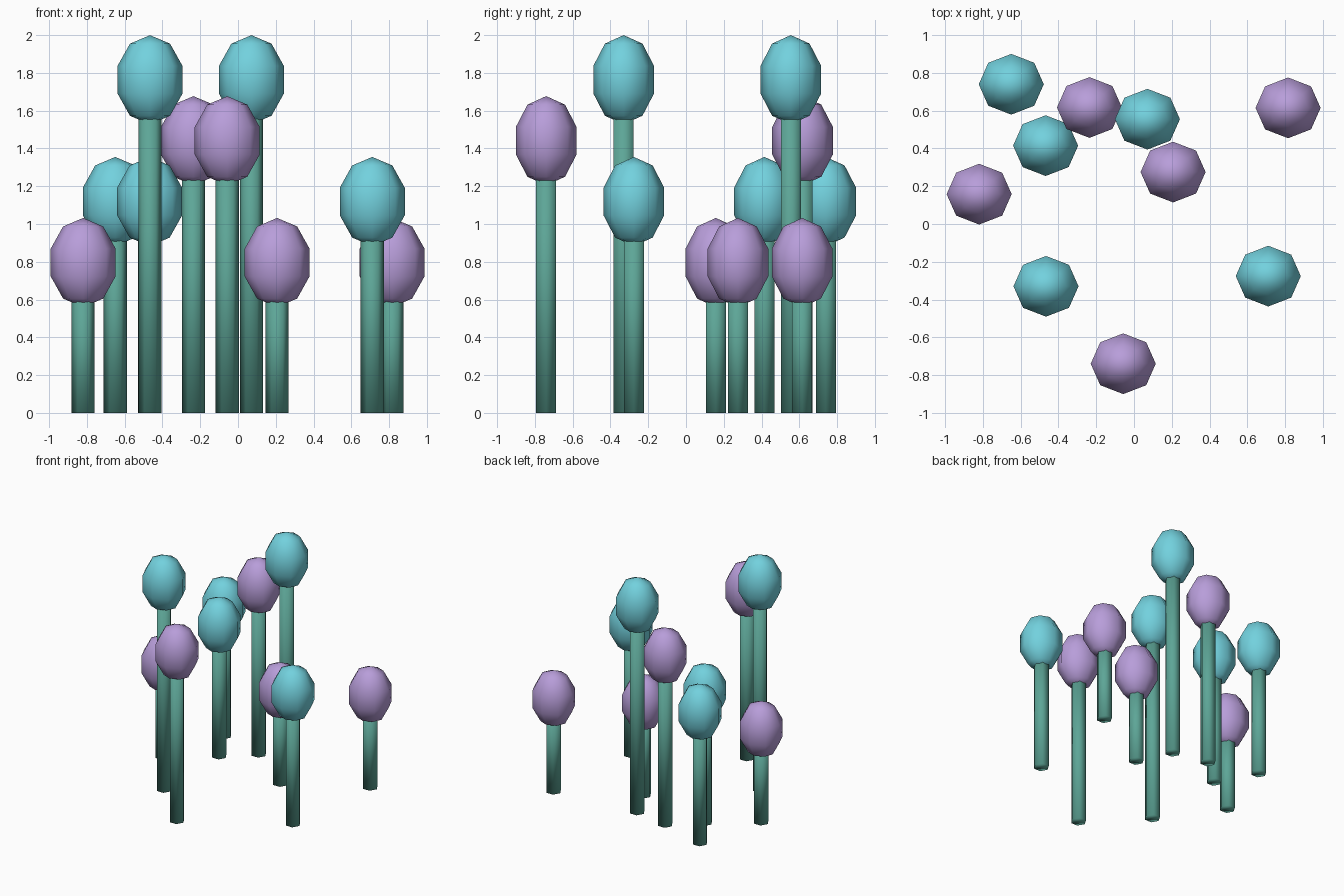
import bpy, math

if "Cube" in bpy.data.objects:
    bpy.data.objects.remove(bpy.data.objects["Cube"])

def material(name, color):
    m = bpy.data.materials.new(name)
    m.diffuse_color = (*color, 1)
    m.use_nodes = True
    m.node_tree.nodes["Principled BSDF"].inputs["Base Color"].default_value = m.diffuse_color
    return m

TEAL = material("teal", (0.17, 0.64, 0.73))
PURPLE = material("purple", (0.48, 0.34, 0.70))
GREEN = material("stem_green", (0.11, 0.38, 0.31))

HEAD_HALF = 0.236   # half height of a head
STEM_R = 0.061

def finish(name, mat):
    ob = bpy.context.object
    ob.name = name
    ob.data.materials.append(mat)
    bpy.ops.object.shade_smooth()
    return ob

def stalk(i, x, y, top, mat):
    centre = top - HEAD_HALF
    # six-sided stem with corners on the x axis, ending inside the head
    bpy.ops.mesh.primitive_cylinder_add(
        vertices=6, radius=STEM_R, depth=centre - 0.1,
        location=(x, y, (centre - 0.1) / 2), rotation=(0, 0, math.pi / 6))
    finish(f"stem_{i}", GREEN)
    # low-poly egg-shaped head
    bpy.ops.mesh.primitive_uv_sphere_add(
        segments=8, ring_count=5, radius=1, location=(x, y, centre))
    head = finish(f"head_{i}", mat)
    head.scale = (0.181, 0.169, HEAD_HALF)

# x, y, top height, head colour
stalks = [
    (-0.65, 0.74, 1.355, TEAL), (-0.468, 0.415, 1.355, TEAL),
    (-0.466, -0.33, 2.0, TEAL), (0.071, 0.555, 2.0, TEAL),
    (0.711, -0.276, 1.355, TEAL), (-0.82, 0.158, 1.032, PURPLE),
    (-0.236, 0.617, 1.677, PURPLE), (0.816, 0.615, 1.032, PURPLE),
    (0.207, 0.275, 1.032, PURPLE), (-0.057, -0.74, 1.677, PURPLE),
]
for i, s in enumerate(stalks, 1):
    stalk(i, *s)
